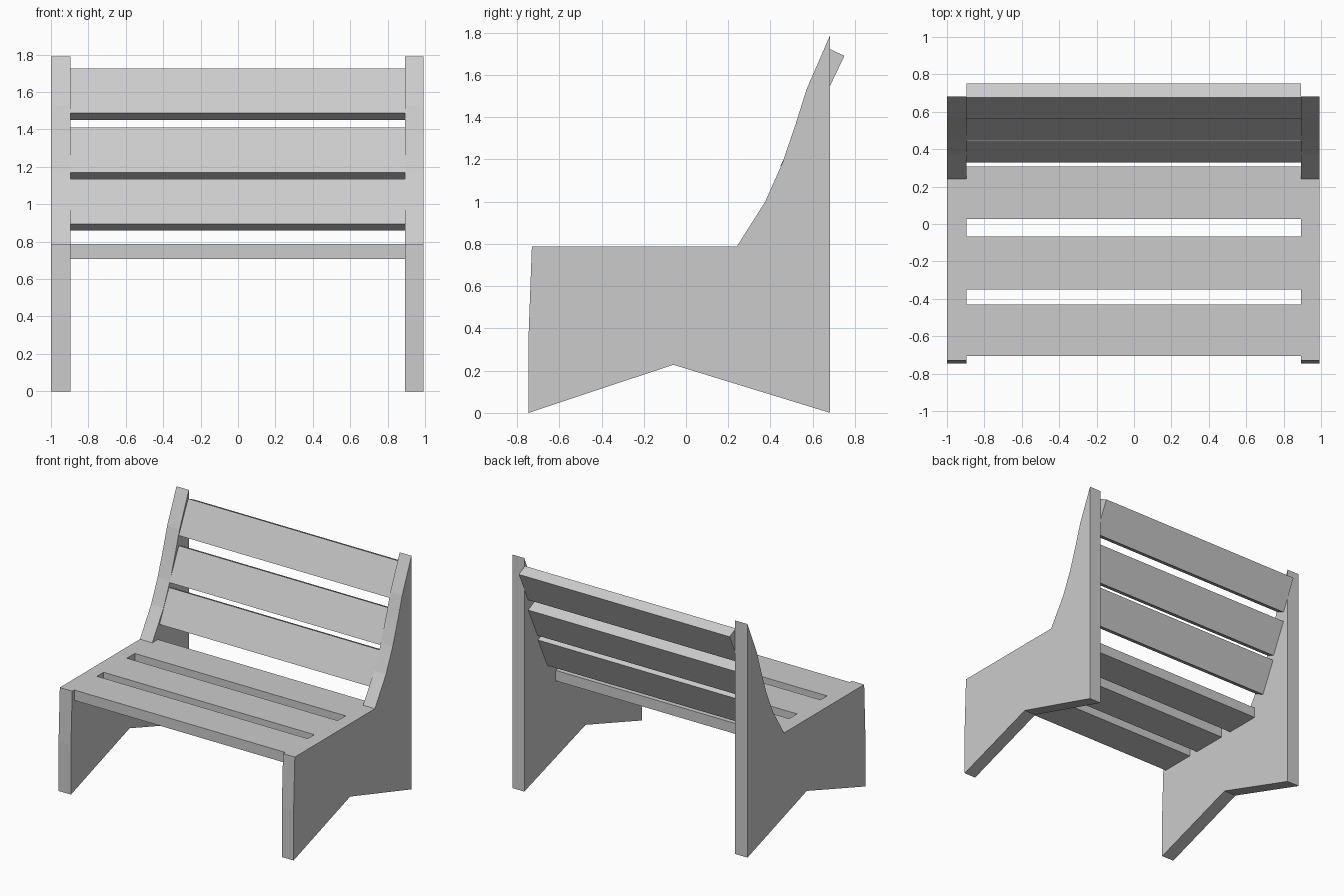
import bpy
from math import radians, sin, cos

if "Cube" in bpy.data.objects:
    bpy.data.objects.remove(bpy.data.objects["Cube"])


def prism(name, profile, x0, x1):
    """Extrude a closed (y, z) profile, counter-clockwise seen from +x."""
    n = len(profile)
    verts = [(x, y, z) for x in (x0, x1) for y, z in profile]
    faces = [tuple(reversed(range(n))), tuple(range(n, 2 * n))]
    faces += [(i, (i + 1) % n, n + (i + 1) % n, n + i) for i in range(n)]
    mesh = bpy.data.meshes.new(name)
    mesh.from_pydata(verts, [], faces)
    obj = bpy.data.objects.new(name, mesh)
    bpy.context.collection.objects.link(obj)
    return obj


INNER_L, INNER_R = -0.895, 0.893

# Side panels: notched foot, flat seat line, curved backrest edge
def side_profile(apex_y, apex_z):
    return [(-0.745, 0), (apex_y, apex_z), (0.683, 0), (0.683, 1.79),
            (0.57, 1.53), (0.52, 1.37), (0.455, 1.18), (0.375, 1.0),
            (0.24, 0.787), (-0.73, 0.787), (-0.745, 0.38)]

prism("left_side_panel", side_profile(-0.035, 0.237), -1.0, INNER_L)
prism("right_side_panel", side_profile(-0.06, 0.228), INNER_R, 0.993)

# Seat slats
for i, (y0, y1) in enumerate([(-0.705, -0.43), (-0.35, -0.068), (0.028, 0.308)]):
    prism(f"seat_slat_{i + 1}",
          [(y0, 0.707), (y1, 0.707), (y1, 0.787), (y0, 0.787)], INNER_L, INNER_R)

# Leaning back slats, placed by their lower front edge
tilt, height, thick = radians(25.5), 0.265, 0.083
up = (height * sin(tilt), height * cos(tilt))
back = (thick * cos(tilt), -thick * sin(tilt))
for i, (y, z) in enumerate([(0.328, 0.895), (0.447, 1.17), (0.561, 1.487)]):
    prism(f"back_slat_{i + 1}",
          [(y, z), (y + back[0], z + back[1]),
           (y + back[0] + up[0], z + back[1] + up[1]),
           (y + up[0], z + up[1])], INNER_L, INNER_R)
